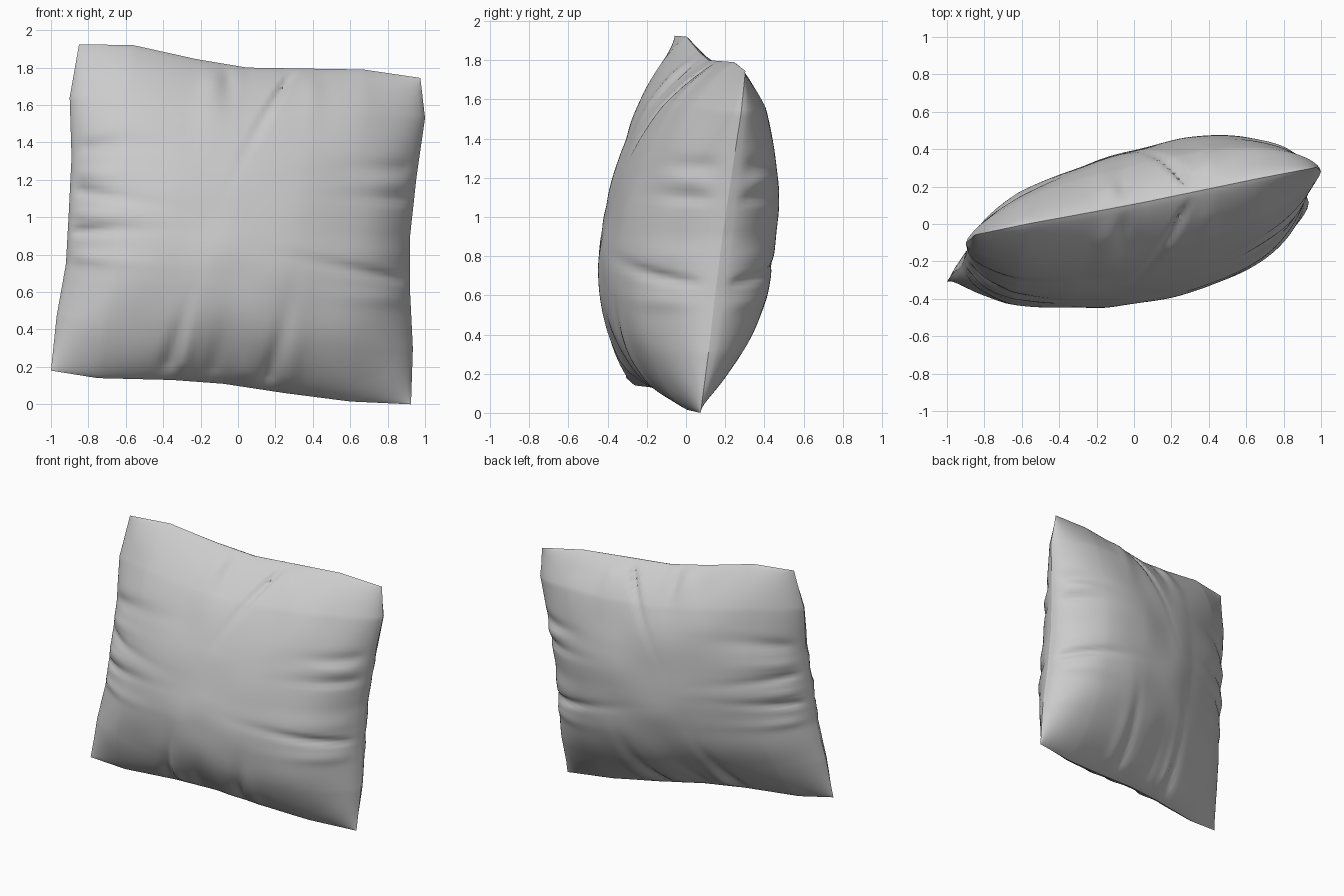
import bpy, bmesh, math
from mathutils import Vector, noise

old = bpy.data.objects.get("Cube")
if old:
    bpy.data.objects.remove(old, do_unlink=True)

N = 96
THICK = 0.395

# Seam outline seen from the front (x, z), evenly spaced along each side
TOP = [(-.85, 1.925), (-.56, 1.92), (-.22, 1.845), (.05, 1.8), (.35, 1.795), (.67, 1.79), (.975, 1.745)]
BOTTOM = [(-1, .18), (-.75, .14), (-.35, .13), (-.08, .11), (.25, .06), (.6, .015), (.925, 0)]
LEFT = [(-1, .18), (-.97, .47), (-.92, .75), (-.905, 1.02), (-.89, 1.32), (-.9, 1.64), (-.85, 1.925)]
RIGHT = [(.925, 0), (.935, .3), (.92, .6), (.92, .9), (.955, 1.22), (1.0, 1.53), (.975, 1.745)]

# Folds running in from a side: (position along it, reach, height, half width, bend)
FOLDS = {
    "left": [(-.28, .3, .015, .035, 0), (-.12, .26, -.03, .025, .1), (.0, .26, .015, .03, 0),
             (.14, .3, -.025, .025, -.1), (.24, .25, .015, .035, 0), (.38, .35, -.02, .04, .1)],
    "right": [(-.38, .3, .015, .04, 0), (-.27, .35, -.035, .025, .15), (-.12, .3, .01, .05, 0),
              (.2, .25, -.025, .025, 0), (.28, .25, .015, .03, .1), (.38, .3, -.02, .04, -.1)],
    "bottom": [(-.38, .3, -.03, .03, .2), (-.28, .25, .02, .04, .1), (-.1, .25, -.015, .05, .2),
               (.12, .2, .015, .05, 0), (.22, .3, -.03, .03, .2), (.34, .3, .015, .04, .1)],
    "top": [(-.22, .25, .015, .06, 0), (-.13, .2, -.02, .04, .1),
            (.28, .3, -.04, .018, -.45), (.38, .3, .015, .05, 0)],
}


def along(points, t):
    s = min(t, .99999) * (len(points) - 1)
    i = int(s)
    return Vector(points[i]).lerp(Vector(points[i + 1]), s - i)


def outline(a, b):
    """Blend the four seam sides into a filled patch."""
    sides = (along(BOTTOM, a).lerp(along(TOP, a), b)
             + along(LEFT, b).lerp(along(RIGHT, b), a))
    corners = (Vector(BOTTOM[0]).lerp(Vector(BOTTOM[-1]), a)).lerp(
        Vector(TOP[0]).lerp(Vector(TOP[-1]), a), b)
    return sides - corners


def wrinkles(u, v):
    total = 0
    places = {"left": (1 + u, v), "right": (1 - u, v), "bottom": (1 + v, u), "top": (1 - v, u)}
    for side, (depth, pos) in places.items():
        for centre, reach, height, width, bend in FOLDS[side]:
            r = reach * .4
            fade = depth / r * math.exp(1 - depth / r)
            off = (pos - centre - bend * depth) / (width * (1 + depth))
            total += height * fade * math.exp(-off * off)
    return total


def puff(u, v):
    fu = max(0, 1 - abs(u) ** 2.5) ** .65
    fv = max(0, 1 - abs(v) ** 2.3) ** .8
    # the stuffing has settled toward one lower corner
    return THICK * fu * fv * (1 + .14 * (u - v) - .12 * u * v)


# Two puffed sheets sharing the vertices of the seam
bm = bmesh.new()
seam = {}


def sheet(sign):
    grid = []
    for j in range(N + 1):
        row = []
        for i in range(N + 1):
            # crowd the rows toward the seam
            s, t = 2 * i / N - 1, 2 * j / N - 1
            u = .5 * s + .5 * math.sin(s * math.pi / 2)
            v = .5 * t + .5 * math.sin(t * math.pi / 2)
            edge = i in (0, N) or j in (0, N)
            if edge and (i, j) in seam:
                row.append(seam[i, j])
                continue
            p = outline((u + 1) / 2, (v + 1) / 2)
            y = .21 * p.x + .125 * (p.y - .96)
            if not edge:
                h = puff(u, v)
                lump = .012 * noise.noise(Vector((u * 3, v * 3, sign * 2)))
                y += sign * (h + min(1, h / .12) * (wrinkles(u, v) + lump))
            vert = bm.verts.new((p.x, y, p.y))
            if edge:
                seam[i, j] = vert
            row.append(vert)
        grid.append(row)
    for j in range(N):
        for i in range(N):
            quad = [grid[j][i], grid[j][i + 1], grid[j + 1][i + 1], grid[j + 1][i]]
            bm.faces.new(quad if sign < 0 else quad[::-1])


sheet(-1)
sheet(1)

# Keep the seam crisp all the way round
rim = set(seam.values())
for e in bm.edges:
    if e.verts[0] in rim and e.verts[1] in rim:
        e.smooth = False

mesh = bpy.data.meshes.new("pillow")
bm.to_mesh(mesh)
bm.free()
pillow = bpy.data.objects.new("pillow", mesh)
bpy.context.collection.objects.link(pillow)

# Plain cloth colour
cloth = bpy.data.materials.new("grey_cloth")
cloth.use_nodes = True
colour = (.6, .6, .6, 1)
cloth.diffuse_color = colour
cloth.node_tree.nodes["Principled BSDF"].inputs["Base Color"].default_value = colour
mesh.materials.append(cloth)

bpy.context.view_layer.objects.active = pillow
pillow.select_set(True)
bpy.ops.object.shade_smooth_by_angle(angle=math.radians(65), keep_sharp_edges=True)
